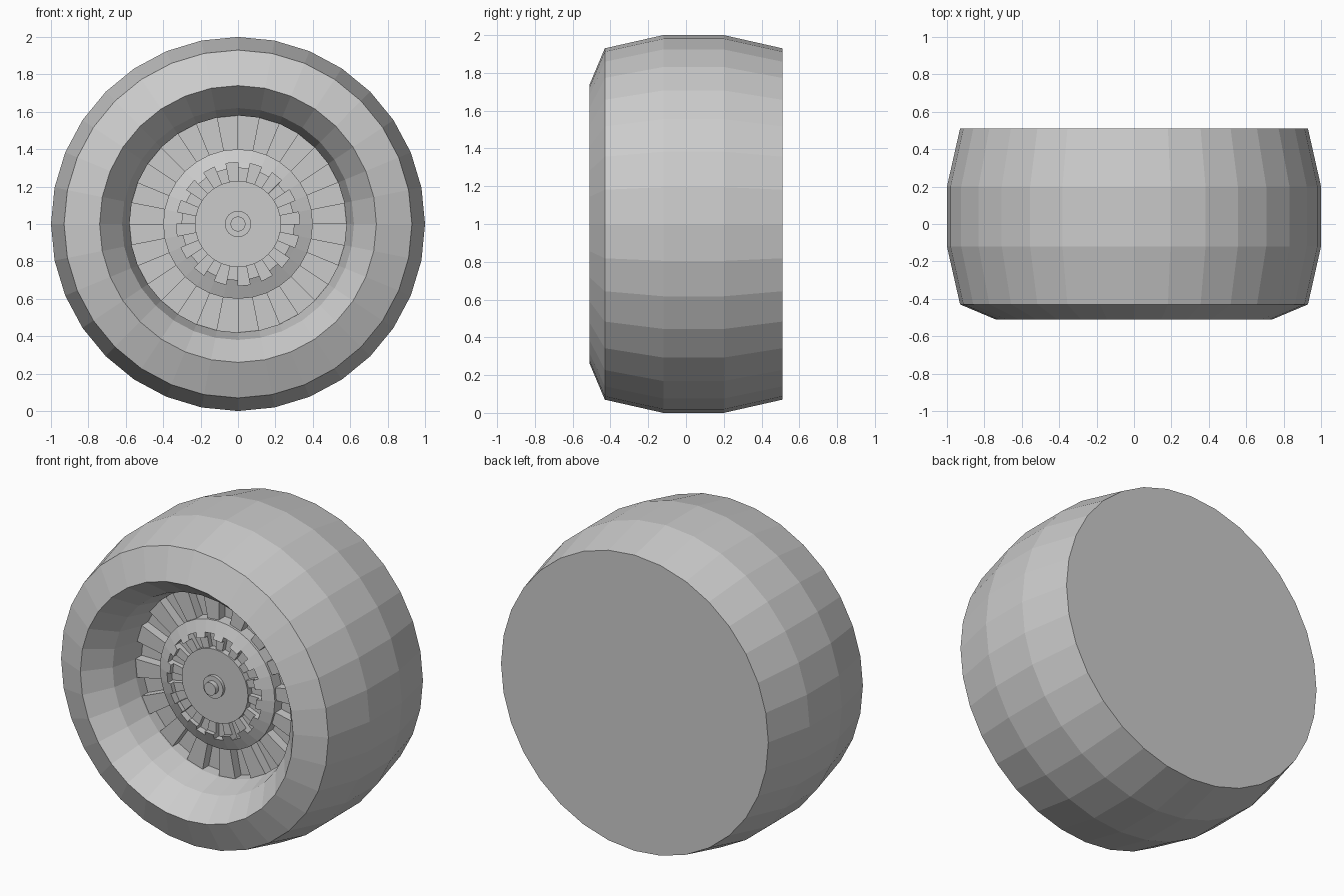
import bpy, bmesh, math

SIDES = 32
STEP = 2 * math.pi / SIDES

cube = bpy.data.objects.get("Cube")
if cube:
    bpy.data.objects.remove(cube, do_unlink=True)

grey = bpy.data.materials.new("plain_grey")
grey.use_nodes = True
grey.diffuse_color = (0.6, 0.6, 0.6, 1)
grey.node_tree.nodes["Principled BSDF"].inputs["Base Color"].default_value = (0.6, 0.6, 0.6, 1)


def point(r, y, i):
    """Position at radius r and depth y on spoke line i of the wheel."""
    return (r * math.cos(i * STEP), y, 1 + r * math.sin(i * STEP))


def finish(name, bm):
    bmesh.ops.remove_doubles(bm, verts=bm.verts, dist=0.0001)
    bmesh.ops.recalc_face_normals(bm, faces=bm.faces)
    mesh = bpy.data.meshes.new(name)
    bm.to_mesh(mesh)
    bm.free()
    mesh.materials.append(grey)
    obj = bpy.data.objects.new(name, mesh)
    bpy.context.collection.objects.link(obj)
    return obj


def lathe(name, profile):
    """Turn an open (radius, depth) profile and close both ends with discs."""
    bm = bmesh.new()
    rings = [[bm.verts.new(point(r, y, i)) for i in range(SIDES)] for r, y in profile]
    for a, b in zip(rings, rings[1:]):
        for i in range(SIDES):
            j = (i + 1) % SIDES
            bm.faces.new((a[i], a[j], b[j], b[i]))
    bm.faces.new(rings[0])
    bm.faces.new(rings[-1])
    return finish(name, bm)


def sectors(name, outline, start):
    """Sweep a closed (radius, depth) outline over every second sector."""
    bm = bmesh.new()
    for i in range(start, SIDES, 2):
        a = [bm.verts.new(point(r, y, i)) for r, y in outline]
        b = [bm.verts.new(point(r, y, i + 1)) for r, y in outline]
        bm.faces.new(a)
        bm.faces.new(b)
        for k in range(len(outline)):
            n = (k + 1) % len(outline)
            bm.faces.new((a[k], a[n], b[n], b[k]))
    return finish(name, bm)


# Tyre with closed back, sloped front wall and deep well
FLOOR = -0.13
lathe("tyre", [(0.93, 0.51), (1, 0.2), (1, -0.12), (0.93, -0.43), (0.74, -0.51),
               (0.62, -0.36), (0.58, -0.2), (0.58, FLOOR)])

# Raised outer spokes
sectors("outer_spokes", [(0.39, FLOOR + 0.01), (0.58, FLOOR + 0.01),
                         (0.58, -0.19), (0.39, -0.19)], 0)

# Sloped hub ring with a sunken centre
lathe("hub_ring", [(0.4, FLOOR + 0.01), (0.4, -0.205), (0.33, -0.235), (0.33, -0.19)])

# Inner teeth between the slots
sectors("inner_teeth", [(0.22, -0.18), (0.33, -0.18), (0.33, -0.235),
                        (0.3, -0.248), (0.3, -0.22), (0.22, -0.22)], 1)

# Centre disc, washer and bolt
lathe("hub_disc", [(0.23, -0.18), (0.23, -0.23)])
lathe("washer", [(0.07, -0.22), (0.07, -0.25)])
lathe("bolt", [(0.04, -0.24), (0.04, -0.28)])
